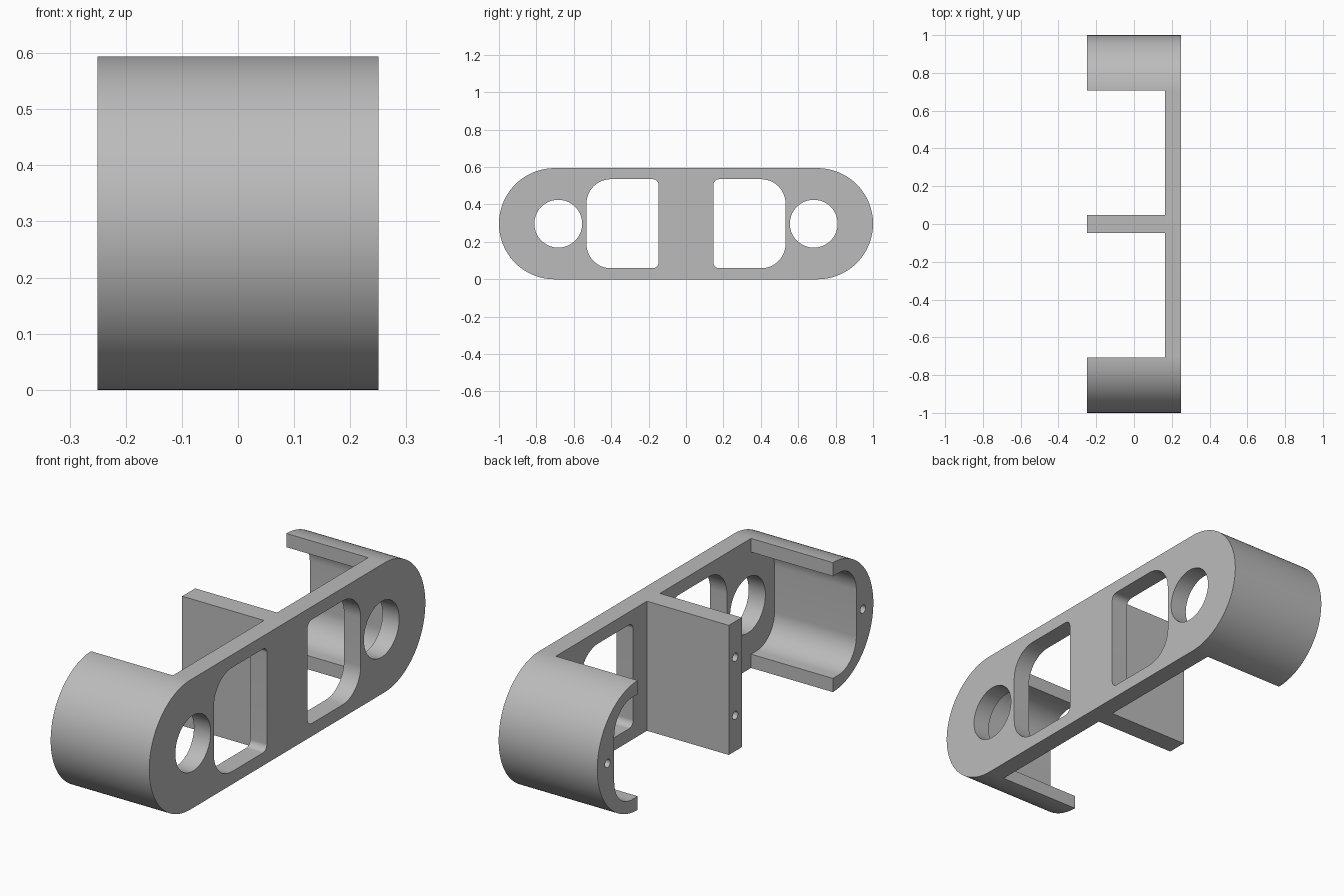
import bpy
import bmesh
from math import sin, cos, pi

cube = bpy.data.objects.get("Cube")
if cube:
    bpy.data.objects.remove(cube, do_unlink=True)

MID = 0.297          # half height, also the radius of the round ends
PLATE_X = 0.165      # inner face of the side plate
HALF_X = 0.25
HALF_DIVIDER = 0.047
SHELL_Y = 0.707      # where the end shells begin

grey = bpy.data.materials.new("satin_grey")
grey.use_nodes = True
GREY = (0.5, 0.5, 0.5, 1)
grey.diffuse_color = GREY
grey.node_tree.nodes["Principled BSDF"].inputs["Base Color"].default_value = GREY


def rounded(y0, y1, half_z, r0, r1, steps=20):
    """Rectangle in y-z about mid height; corner radius r0 at y0, r1 at y1."""
    corners = [(y1 - r1, half_z - r1, r1), (y0 + r0, half_z - r0, r0),
               (y0 + r0, r0 - half_z, r0), (y1 - r1, r1 - half_z, r1)]
    points = []
    for quarter, (cy, cz, r) in enumerate(corners):
        for i in range(steps + 1 if r else 1):
            a = (quarter + i / steps) * pi / 2
            points.append((cy + r * cos(a), MID + cz + r * sin(a)))
    return points


def circle(y, z, r):
    return [(y + r * cos(i * pi / 20), z + r * sin(i * pi / 20)) for i in range(40)]


def prism(name, outline, x0, x1, side=1):
    """Extrude a y-z outline along x, mirrored in y when side is -1."""
    bm = bmesh.new()
    face = bm.faces.new([bm.verts.new((x0, side * y, z)) for y, z in outline])
    result = bmesh.ops.extrude_face_region(bm, geom=[face])
    moved = [v for v in result["geom"] if isinstance(v, bmesh.types.BMVert)]
    bmesh.ops.translate(bm, verts=moved, vec=(x1 - x0, 0, 0))
    bmesh.ops.remove_doubles(bm, verts=bm.verts[:], dist=1e-5)
    bmesh.ops.recalc_face_normals(bm, faces=bm.faces[:])
    mesh = bpy.data.meshes.new(name)
    bm.to_mesh(mesh)
    bm.free()
    obj = bpy.data.objects.new(name, mesh)
    bpy.context.collection.objects.link(obj)
    mesh.materials.append(grey)
    return obj


# Solid block with round ends
body = prism("bracket_body", rounded(-1, 1, MID, MID, MID, 32), -HALF_X, HALF_X)

cutters = []
for side in (-1, 1):
    def cut(name, outline, x0, x1):
        cutters.append(prism(name, outline, x0, x1, side))

    # Open bay between divider and end shell, leaving the side plate
    cut("bay_cutter", rounded(HALF_DIVIDER, SHELL_Y, 0.4, 0, 0), -0.4, PLATE_X)
    # Hollow of the end shell
    cut("pocket_cutter", rounded(0.5, 0.877, 0.234, 0, 0.13), -0.4, PLATE_X)
    # Plate openings
    cut("window_cutter", rounded(0.147, 0.532, 0.238, 0.03, 0.13), 0.1, 0.4)
    cut("port_cutter", circle(0.683, MID, 0.128), 0.1, 0.4)
    # Screw hole in the shell rim
    cut("rim_screw_cutter", circle(0.925, MID, 0.019), -0.4, -0.08)

# Two screw holes in the divider edge
for z in (MID - 0.133, MID + 0.133):
    cutters.append(prism("divider_screw_cutter", circle(0, z, 0.019), -0.4, -0.08))

bpy.ops.object.select_all(action="DESELECT")
body.select_set(True)
bpy.context.view_layer.objects.active = body
for cutter in cutters:
    cutter.hide_render = True
    mod = body.modifiers.new(cutter.name, "BOOLEAN")
    mod.operation = "DIFFERENCE"
    mod.solver = "EXACT"
    mod.object = cutter
    bpy.ops.object.modifier_apply(modifier=mod.name)
for cutter in cutters:
    bpy.data.objects.remove(cutter, do_unlink=True)

bpy.ops.object.shade_smooth_by_angle(angle=pi / 6)
